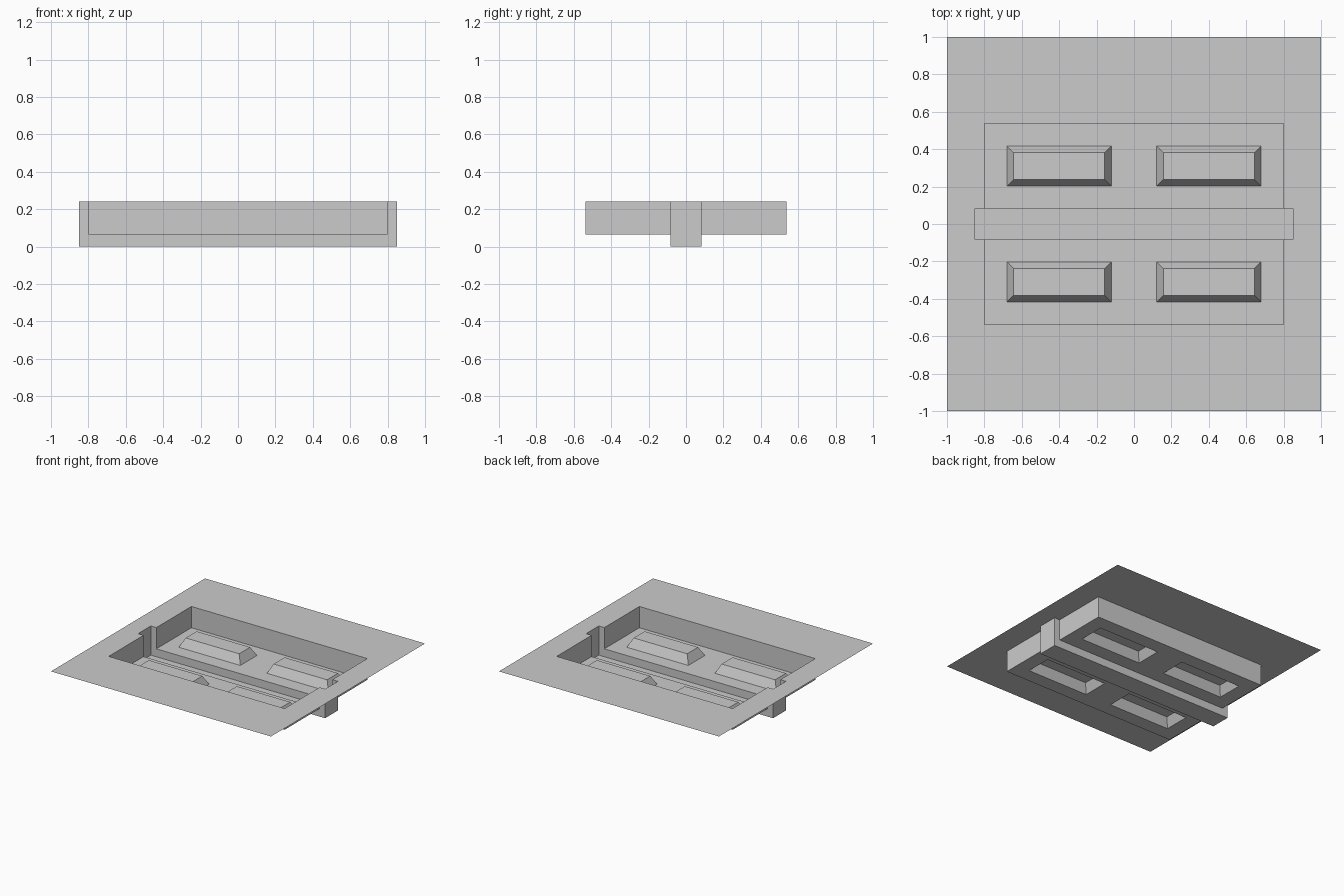
import bpy, bmesh

cube = bpy.data.objects.get("Cube")
if cube:
    bpy.data.objects.remove(cube, do_unlink=True)

grey = bpy.data.materials.new("plain grey")
grey.use_nodes = True
grey.diffuse_color = (0.6, 0.6, 0.6, 1)
bsdf = grey.node_tree.nodes["Principled BSDF"]
bsdf.inputs["Base Color"].default_value = (0.6, 0.6, 0.6, 1)

# Levels and half sizes
RIM_Z, FLOOR_Z, CHANNEL_Z = 0.24, 0.065, 0.0
POCKET_X, POCKET_Y = 0.80, 0.537
CHANNEL_X, CHANNEL_Y = 0.85, 0.083
BUMP_X, BUMP_Y = 0.40, 0.31          # bump centre
BUMP_W, BUMP_D = 0.28, 0.108         # bump half size
BUMP_INSET, BUMP_H = 0.037, 0.072


def mirrored(values):
    return sorted([-v for v in values] + list(values))


XS = mirrored([BUMP_X - BUMP_W, BUMP_X + BUMP_W, POCKET_X, CHANNEL_X, 1])
YS = mirrored([CHANNEL_Y, BUMP_Y - BUMP_D, BUMP_Y + BUMP_D, POCKET_Y, 1])


def level(i, j):
    """Height of a grid cell, or None outside the sheet."""
    if not (0 <= i < len(XS) - 1 and 0 <= j < len(YS) - 1):
        return None
    x, y = abs(XS[i] + XS[i + 1]) / 2, abs(YS[j] + YS[j + 1]) / 2
    if x < CHANNEL_X and y < CHANNEL_Y:
        return CHANNEL_Z
    return FLOOR_Z if x < POCKET_X and y < POCKET_Y else RIM_Z


def is_bump(i, j):
    x, y = abs(XS[i] + XS[i + 1]) / 2, abs(YS[j] + YS[j + 1]) / 2
    return abs(x - BUMP_X) < BUMP_W and abs(y - BUMP_Y) < BUMP_D


def finish(name, bm):
    bmesh.ops.remove_doubles(bm, verts=bm.verts, dist=0.0001)
    bmesh.ops.dissolve_limit(bm, angle_limit=0.01, verts=bm.verts, edges=bm.edges)
    mesh = bpy.data.meshes.new(name)
    bm.to_mesh(mesh)
    bm.free()
    mesh.materials.append(grey)
    obj = bpy.data.objects.new(name, mesh)
    bpy.context.collection.objects.link(obj)


def face(bm, points):
    return bm.faces.new([bm.verts.new(p) for p in points])


def terrace(name, z):
    """Thin sheet at one level, with walls up to any higher neighbour."""
    bm = bmesh.new()
    for i in range(len(XS) - 1):
        for j in range(len(YS) - 1):
            if level(i, j) != z:
                continue
            x0, x1, y0, y1 = XS[i], XS[i + 1], YS[j], YS[j + 1]
            if not is_bump(i, j):
                face(bm, [(x0, y0, z), (x1, y0, z), (x1, y1, z), (x0, y1, z)])
            sides = [(i, j - 1, (x0, y0), (x1, y0)), (i + 1, j, (x1, y0), (x1, y1)),
                     (i, j + 1, (x1, y1), (x0, y1)), (i - 1, j, (x0, y1), (x0, y0))]
            for ni, nj, a, b in sides:
                top = level(ni, nj)
                if top is not None and top > z:
                    face(bm, [(*b, z), (*a, z), (*a, top), (*b, top)])
    finish(name, bm)


def bump(name, cx, cy):
    """Hollow tapered block, open underneath."""
    bm = bmesh.new()

    def ring(inset, z):
        w, d = BUMP_W - inset, BUMP_D - inset
        return [bm.verts.new((cx + sx * w, cy + sy * d, z))
                for sx, sy in ((-1, -1), (1, -1), (1, 1), (-1, 1))]

    low, high = ring(0, FLOOR_Z), ring(BUMP_INSET, FLOOR_Z + BUMP_H)
    bm.faces.new(high)
    for k in range(4):
        n = (k + 1) % 4
        bm.faces.new([low[k], low[n], high[n], high[k]])
    finish(name, bm)


terrace("rim_sheet", RIM_Z)
terrace("pocket", FLOOR_Z)
terrace("cross_channel", CHANNEL_Z)
for sx, side in ((1, "left"), (-1, "right")):
    for sy, end in ((1, "back"), (-1, "front")):
        bump(f"{end}_{side}_bump", sx * BUMP_X, sy * BUMP_Y)
